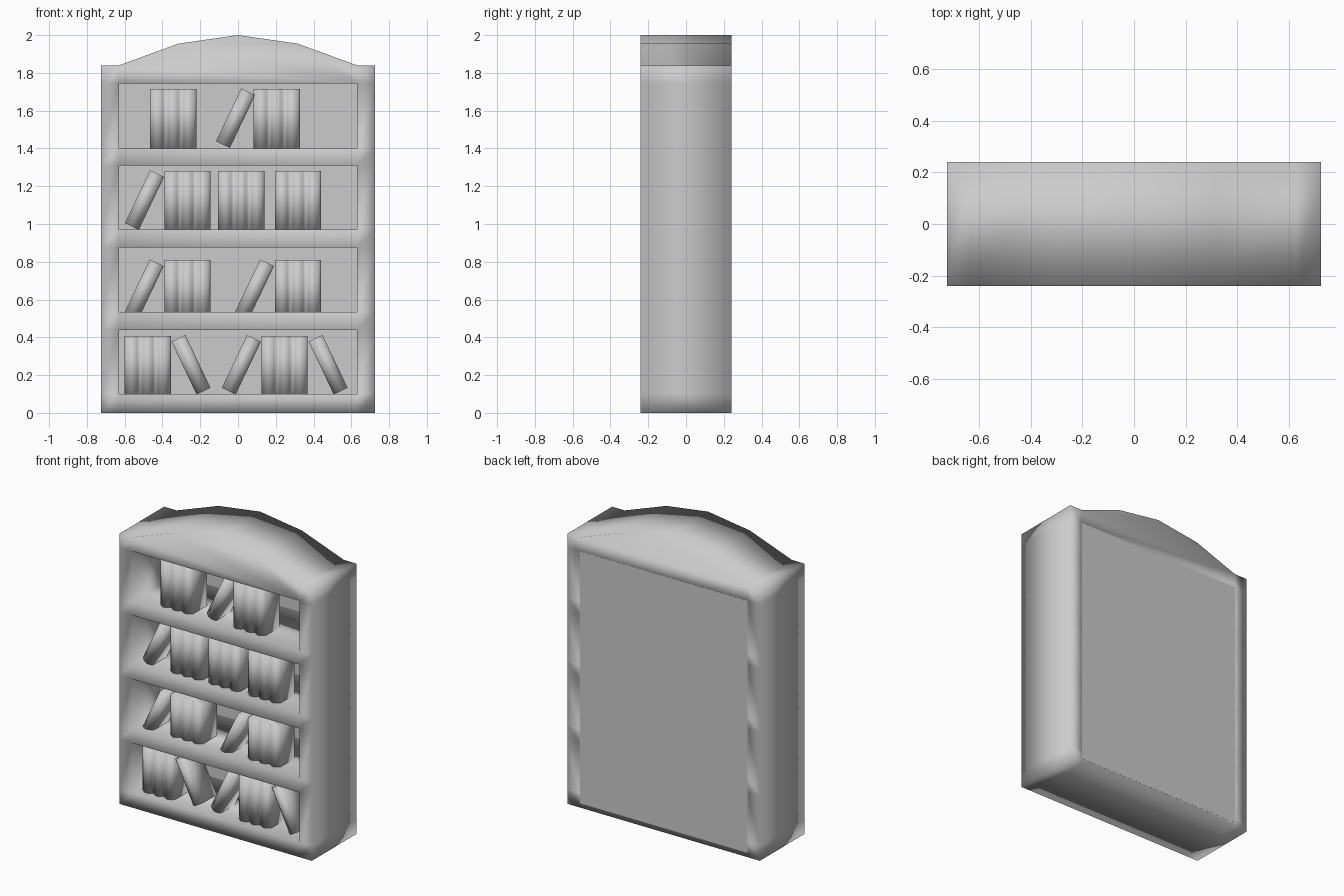
import bpy, math
from mathutils import Matrix, Vector

if "Cube" in bpy.data.objects:
    bpy.data.objects.remove(bpy.data.objects["Cube"])

HW, HD = 0.725, 0.24          # half width, half depth
IN = 0.63                     # half width of the openings
LEVELS = [0, 0.10, 0.44, 0.535, 0.875, 0.97, 1.31, 1.40, 1.745, 1.84]


def make(name, verts, faces, smooth=True):
    me = bpy.data.meshes.new(name)
    me.from_pydata(verts, [], faces)
    me.validate()
    me.polygons.foreach_set("use_smooth", [smooth] * len(me.polygons))
    ob = bpy.data.objects.new(name, me)
    bpy.context.collection.objects.link(ob)
    return ob


def case_frame():
    # front outline as stile and rail cells, thickened to the full depth
    xs = [-HW, -IN, IN, HW]
    verts = [(x, -HD, z) for z in LEVELS for x in xs]
    faces = []
    for r in range(len(LEVELS) - 1):
        for c in range(3):
            opening = c == 1 and r % 2 == 1
            crown = c == 1 and r == len(LEVELS) - 2
            if not opening and not crown:
                a = r * 4 + c
                faces.append((a, a + 1, a + 5, a + 4))
    # arched crown
    n = len(verts)
    verts += [(0.315, -HD, 1.955), (0, -HD, 2.0), (-0.315, -HD, 1.955)]
    b, t = (len(LEVELS) - 2) * 4, (len(LEVELS) - 1) * 4
    faces.append((b + 1, b + 2, t + 2, n, n + 1, n + 2, t + 1))
    ob = make("case_frame", verts, faces)
    mod = ob.modifiers.new("depth", 'SOLIDIFY')
    mod.thickness = 2 * HD
    mod.offset = -1


def back_panel():
    x, y0, y1, z0, z1 = IN, HD - 0.004, HD + 0.0005, 0.03, 1.745
    v = [(sx, y, z) for y in (y0, y1) for z in (z0, z1) for sx in (-x, x)]
    f = [(0, 1, 3, 2), (4, 6, 7, 5), (0, 4, 5, 1), (2, 3, 7, 6), (0, 2, 6, 4), (1, 5, 7, 3)]
    make("back_panel", v, f, smooth=False)


def books(name, count, x, z, height=0.31, tilt=0):
    # block of books centred at x, z with one rounded spine per book
    w, seg = 0.0815, 6
    half = count * w / 2
    prof = []
    for i in range(count):
        for k in range(seg + (i == count - 1)):
            u = k / seg
            prof.append((-half + (i + u) * w, -0.168 - 0.024 * math.sin(math.pi * u)))
    prof += [(half, -0.02), (-half, -0.02)]
    n = len(prof)
    rot = Matrix.Rotation(math.radians(tilt), 4, 'Y')
    verts = [rot @ Vector((px, py, h)) + Vector((x, 0, z))
             for h in (-height / 2, height / 2) for px, py in prof]
    faces = [(i, (i + 1) % n, n + (i + 1) % n, n + i) for i in range(n)]
    faces += [tuple(reversed(range(n))), tuple(range(n, 2 * n))]
    make(name, verts, faces)


case_frame()
back_panel()

# upright groups: left edge, bottom, top
for x, z0, z1 in [(-0.465, 1.40, 1.715), (0.083, 1.40, 1.715),
                  (-0.39, 0.97, 1.28), (-0.105, 0.97, 1.28), (0.195, 0.97, 1.28),
                  (-0.39, 0.50, 0.81), (0.195, 0.50, 0.81),
                  (-0.60, 0.098, 0.407), (0.125, 0.098, 0.407)]:
    books("book_group", 3, x + 0.122, (z0 + z1) / 2, z1 - z0)

# leaning books: centre and tilt direction
for x, z, side in [(-0.013, 1.56, 1), (-0.495, 1.127, 1), (-0.497, 0.655, 1),
                   (0.087, 0.655, 1), (-0.249, 0.255, -1), (0.018, 0.255, 1),
                   (0.477, 0.255, -1)]:
    books("leaning_book", 1, x, z, 0.31, 25.5 * side)
